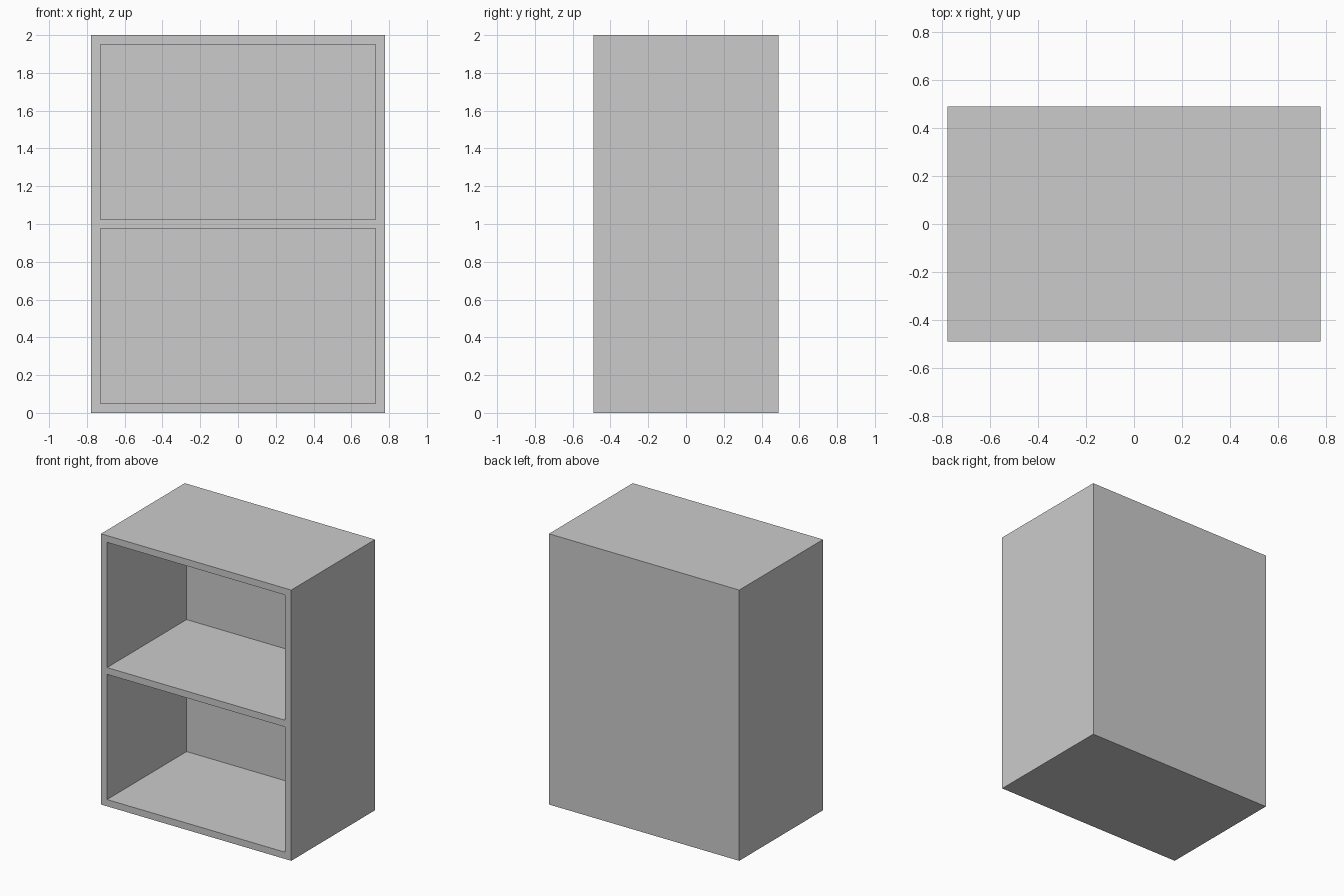
import bpy

if "Cube" in bpy.data.objects:
    bpy.data.objects.remove(bpy.data.objects["Cube"])

W, D, H, T = 1.555, 0.978, 2.0, 0.05   # overall size and board thickness
INNER_W = W - 2 * T


def board(name, size, centre):
    bpy.ops.mesh.primitive_cube_add(size=1, location=centre)
    ob = bpy.context.object
    ob.name = name
    ob.scale = size
    bpy.ops.object.transform_apply(location=False, rotation=False, scale=True)
    return ob


# Full-height side panels
for name, s in (("left_side", -1), ("right_side", 1)):
    board(name, (T, D, H), (s * (W - T) / 2, 0, H / 2))

# Top and bottom panels between the sides
for name, z in (("bottom_panel", T / 2), ("top_panel", H - T / 2)):
    board(name, (INNER_W, D, T), (0, 0, z))

# Back panel, inset between the other panels
board("back_panel", (INNER_W, T, H - 2 * T), (0, (D - T) / 2, H / 2))

# Middle shelf, flush at the front and meeting the back panel
board("shelf", (INNER_W, D - T, T), (0, -T / 2, H / 2))
